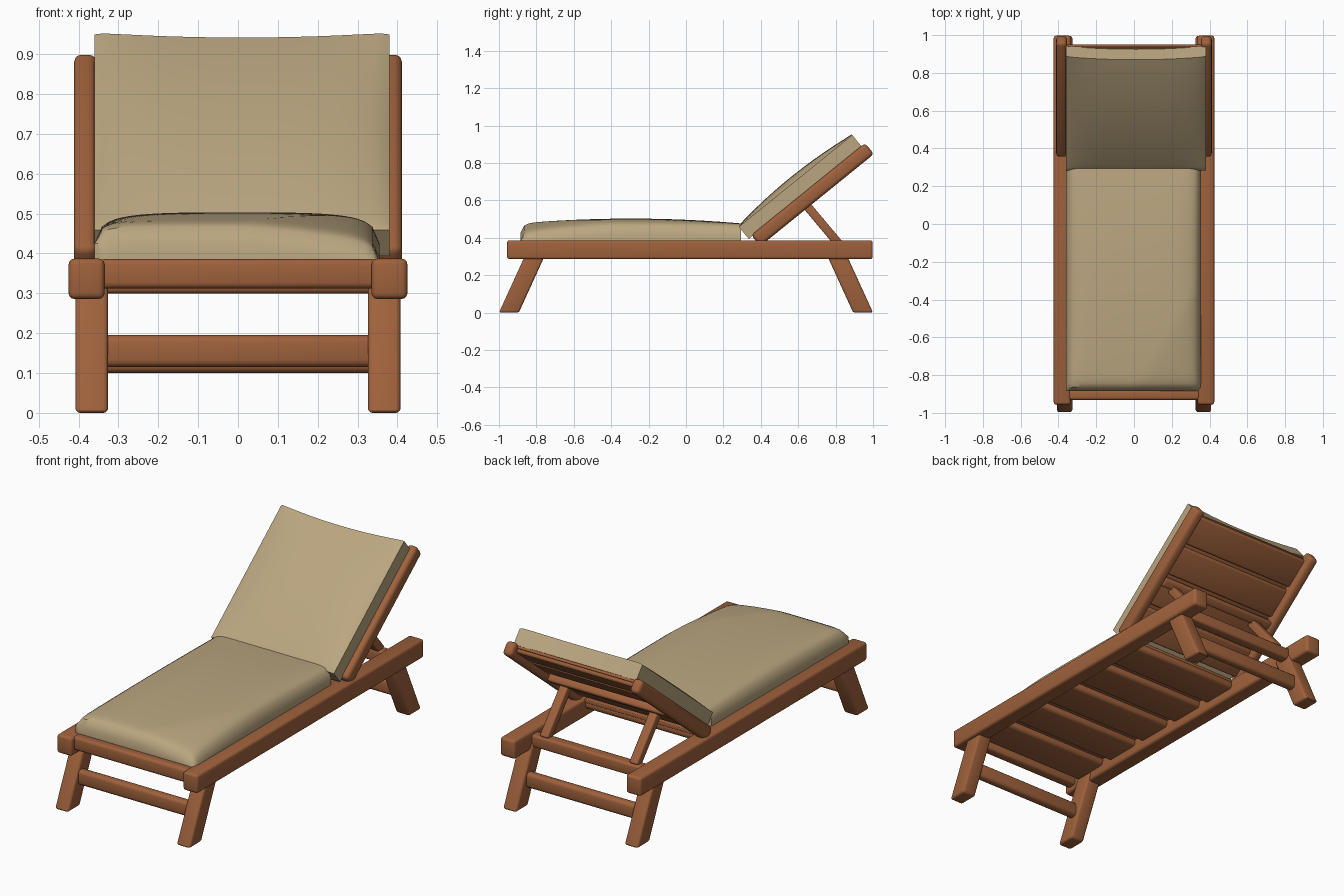
import bpy
import bmesh
from math import radians
from mathutils import Matrix, Vector

default = bpy.data.objects.get("Cube")
if default:
    bpy.data.objects.remove(default, do_unlink=True)


def material(name, color):
    mat = bpy.data.materials.new(name)
    mat.use_nodes = True
    mat.diffuse_color = color
    mat.node_tree.nodes["Principled BSDF"].inputs["Base Color"].default_value = color
    return mat


WOOD = material("warm brown wood", (0.345, 0.12, 0.045, 1))
FABRIC = material("beige fabric", (0.49, 0.38, 0.215, 1))

# Tilted frame of the backrest: local y runs up the back, local z out of its face
BACK = Matrix.Translation((0, 0.41, 0.41)) @ Matrix.Rotation(radians(39), 4, 'X')
FLAT = Matrix.Identity(4)


def finish(name, bm, mat, frame):
    bm.transform(frame)
    bmesh.ops.recalc_face_normals(bm, faces=bm.faces)
    mesh = bpy.data.meshes.new(name)
    bm.to_mesh(mesh)
    bm.free()
    mesh.materials.append(mat)
    obj = bpy.data.objects.new(name, mesh)
    bpy.context.collection.objects.link(obj)
    bpy.ops.object.select_all(action='DESELECT')
    obj.select_set(True)
    bpy.context.view_layer.objects.active = obj
    bpy.ops.object.shade_smooth_by_angle(angle=radians(40))


def beam(name, x, y, z, frame=FLAT, bevel=0.012, shear=0):
    """Rounded timber between (min, max) pairs; shear slides y with height."""
    bm = bmesh.new()
    bmesh.ops.create_cube(bm, size=1)
    for v in bm.verts:
        v.co = Vector(p[0] if c < 0 else p[1] for p, c in zip((x, y, z), v.co))
        v.co.y += shear * v.co.z
    bmesh.ops.bevel(bm, geom=bm.edges[:], offset=bevel, segments=3,
                    profile=0.5, affect='EDGES')
    finish(name, bm, WOOD, frame)


def cushion(name, x, y, base, edge, crown, swell, sag=0, droop=0, frame=FLAT):
    """Plump pad: edge height, fuller crown, central swell, sagging far end
    and a drooping near left corner."""
    bm = bmesh.new()
    bmesh.ops.create_grid(bm, x_segments=40, y_segments=56, size=1)
    top = bm.faces[:]
    walls = bmesh.ops.extrude_face_region(bm, geom=top, use_keep_orig=True)
    lower = {g for g in walls["geom"] if isinstance(g, bmesh.types.BMVert)}
    for v in bm.verts:
        s, t = v.co.x, v.co.y
        plump = max(0, (1 - s ** 14) * (1 - min(t, 0) ** 24)) ** 0.5
        bulge = (1 - s ** 4) * (1 - t * t)
        corner = max(0, s - t - 1) ** 1.3
        v.co.x = x[0] + (x[1] - x[0]) * (s + 1) / 2
        v.co.y = y[0] + (y[1] - y[0]) * (t + 1) / 2
        v.co.y -= sag * (1 - s * s) * (t + 1) / 2
        height = edge + (crown - edge) * plump + swell * bulge - droop * corner
        v.co.z = base if v in lower else height
    finish(name, bm, FABRIC, frame)


# Long rails, legs, backrest rails and struts on each side
for side, label in ((-1, "right"), (1, "left")):
    def span(a, b):
        return tuple(sorted((side * a, side * b)))

    beam(label + "_side_rail", span(0.335, 0.425), (-0.957, 0.998), (0.286, 0.387),
         bevel=0.014)
    for end, place in ((-1, "front"), (1, "rear")):
        beam(f"{label}_{place}_leg", span(0.326, 0.408),
             (end * 0.947 - 0.053, end * 0.947 + 0.053), (0, 0.33), shear=-end * 0.457)
    beam(label + "_backrest_rail", span(0.355, 0.412), (-0.045, 0.738),
         (-0.034, 0.042), BACK, bevel=0.02)
    # Prop strut leaning from the backrest down to the rear crossbar
    strut = Matrix.Translation((0, 0.727, 0.475)) @ Matrix.Rotation(radians(40), 4, 'X')
    beam(label + "_prop_strut", span(0.245, 0.295), (-0.023, 0.023), (-0.155, 0.14),
         strut, bevel=0.008)

# Crossbars joining the two sides
for end, place, low, high in ((-1, "front", 0.115, 0.195), (1, "rear", 0.1, 0.18)):
    beam(place + "_leg_stretcher", (-0.345, 0.345),
         (end * 0.883 - 0.025, end * 0.883 + 0.025), (low, high), bevel=0.018)
beam("front_crossbar", (-0.35, 0.35), (-0.932, -0.875), (0.312, 0.386), bevel=0.015)
beam("rear_crossbar", (-0.35, 0.35), (0.79, 0.85), (0.3, 0.365))
beam("strut_top_bar", (-0.36, 0.36), (0.285, 0.335), (-0.032, 0.01), BACK)

# Seat and backrest slats over thin boards that close the gaps
beam("seat_board", (-0.35, 0.35), (-0.88, 0.39), (0.365, 0.383), bevel=0.004)
for i in range(5):
    start = -0.86 + i * 0.26
    beam(f"seat_slat_{i + 1}", (-0.35, 0.35), (start, start + 0.21), (0.33, 0.38),
         bevel=0.02)
beam("backrest_board", (-0.37, 0.37), (-0.02, 0.705), (0.02, 0.036), BACK, bevel=0.004)
for i in range(4):
    start = -0.02 + i * 0.185
    beam(f"backrest_slat_{i + 1}", (-0.37, 0.37), (start, start + 0.165), (0.0, 0.034),
         BACK)

# Cushions
cushion("seat_cushion", (-0.36, 0.355), (-0.885, 0.295), 0.38, 0.425, 0.477, 0.026,
        droop=0.045)
cushion("backrest_cushion", (-0.36, 0.38), (-0.068, 0.712), 0.034, 0.118, 0.124, 0.026,
        sag=0.02, frame=BACK)
